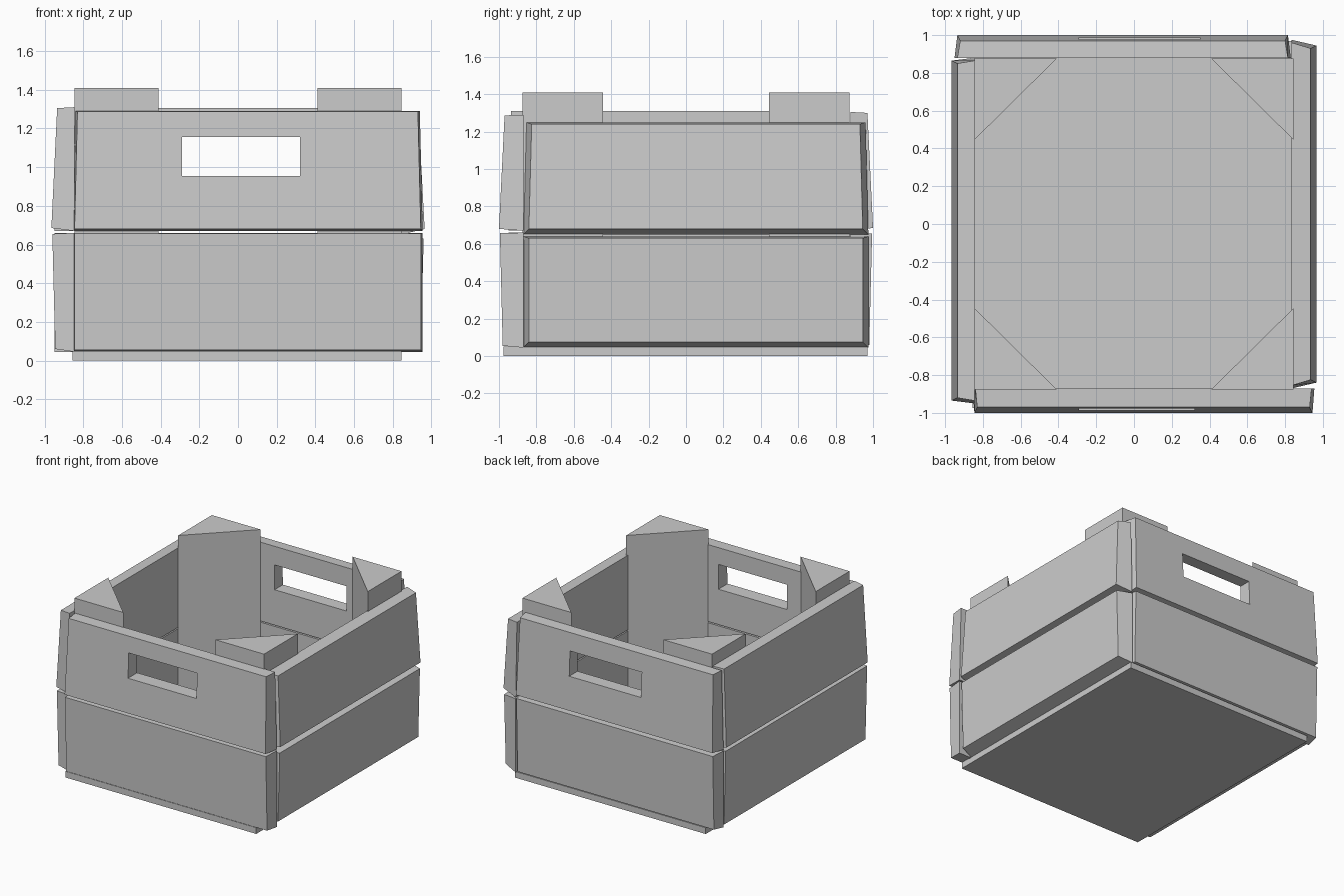
import bpy
import bmesh

cube = bpy.data.objects.get("Cube")
if cube:
    bpy.data.objects.remove(cube, do_unlink=True)

grey = bpy.data.materials.new("plain_grey")
grey.use_nodes = True
GREY = (0.6, 0.6, 0.6, 1)
grey.diffuse_color = GREY
grey.node_tree.nodes["Principled BSDF"].inputs["Base Color"].default_value = GREY


def prism(name, lower, upper):
    """Solid between two matching rings of points."""
    bm = bmesh.new()
    a = [bm.verts.new(p) for p in lower]
    b = [bm.verts.new(p) for p in upper]
    n = len(a)
    bm.faces.new(a)
    bm.faces.new(b)
    for i in range(n):
        j = (i + 1) % n
        bm.faces.new((a[i], a[j], b[j], b[i]))
    bmesh.ops.recalc_face_normals(bm, faces=bm.faces)
    mesh = bpy.data.meshes.new(name)
    bm.to_mesh(mesh)
    bm.free()
    mesh.materials.append(grey)
    obj = bpy.data.objects.new(name, mesh)
    bpy.context.collection.objects.link(obj)
    return obj


# Each wall maps (along, outward, height) into the model
PLACE = {
    "front": lambda u, w, z: (u, -w, z),
    "left": lambda u, w, z: (w, u, z),
    "back": lambda u, w, z: (-u, w, z),
    "right": lambda u, w, z: (-w, -u, z),
}


def plank(side, level, u0, u1, z0, z1, inner, low, high, bevel, lean):
    """Board with a leaning outer face and bevelled ends."""
    at = PLACE[side]
    ring_in = [at(u0, inner, z0), at(u1, inner, z0),
               at(u1 - lean, inner, z1), at(u0 + lean, inner, z1)]
    ring_out = [at(u0 + bevel, low, z0 + bevel), at(u1 - bevel, low, z0 + bevel),
                at(u1 - bevel - lean, high, z1 - bevel / 3),
                at(u0 + bevel + lean, high, z1 - bevel / 3)]
    return prism(f"{side}_{level}_plank", ring_in, ring_out)


def cut_handle(board, side, u0, u1):
    """Open a rectangular hand hole through a plank."""
    at = PLACE[side]
    rings = [[at(u, w, z) for u, z in
              ((u0, 0.955), (u1, 0.955), (u1, 1.155), (u0, 1.155))] for w in (0.7, 1.2)]
    cutter = prism(f"{side}_handle_cutter", *rings)
    mod = board.modifiers.new("handle_hole", "BOOLEAN")
    mod.operation = "DIFFERENCE"
    mod.solver = "EXACT"
    mod.object = cutter
    bpy.context.view_layer.objects.active = board
    bpy.ops.object.modifier_apply(modifier=mod.name)
    bpy.data.objects.remove(cutter, do_unlink=True)


# Walls: side, start, end, inner face, joint height, top, bevel
walls = [
    ("front", -0.855, 0.955, 0.87, 0.67, 1.29, 0.01),
    ("left", -0.87, 0.975, 0.835, 0.65, 1.25, 0.03),
    ("back", -0.83, 0.95, 0.88, 0.67, 1.305, 0.015),
    ("right", -0.88, 0.95, 0.845, 0.67, 1.31, 0.015),
]
upper = {}
for side, u0, u1, inner, joint, top, bevel in walls:
    bulge = 1.0 if side in ("front", "back") else 0.965
    plank(side, "lower", u0, u1, 0.045, joint - 0.01, inner,
          bulge - 0.02, bulge - 0.005, bevel, 0)
    upper[side] = plank(side, "upper", u0, u1, joint, top, inner,
                        bulge, bulge - 0.03, bevel, 0.015)
cut_handle(upper["front"], "front", -0.29, 0.32)
cut_handle(upper["back"], "back", -0.35, 0.29)

# Floor board
corners = [(-0.855, -0.975), (0.845, -0.975), (0.845, 0.97), (-0.855, 0.97)]
prism("floor", [(x, y, 0) for x, y in corners], [(x, y, 0.05) for x, y in corners])

# Triangular corner posts
for sx, xname in ((-1, "right"), (1, "left")):
    for sy, yname in ((-1, "front"), (1, "back")):
        tri = [(sx * 0.845, sy * 0.875), (sx * 0.41, sy * 0.875), (sx * 0.845, sy * 0.445)]
        prism(f"{yname}_{xname}_post",
              [(x, y, 0.04) for x, y in tri], [(x, y, 1.41) for x, y in tri])
